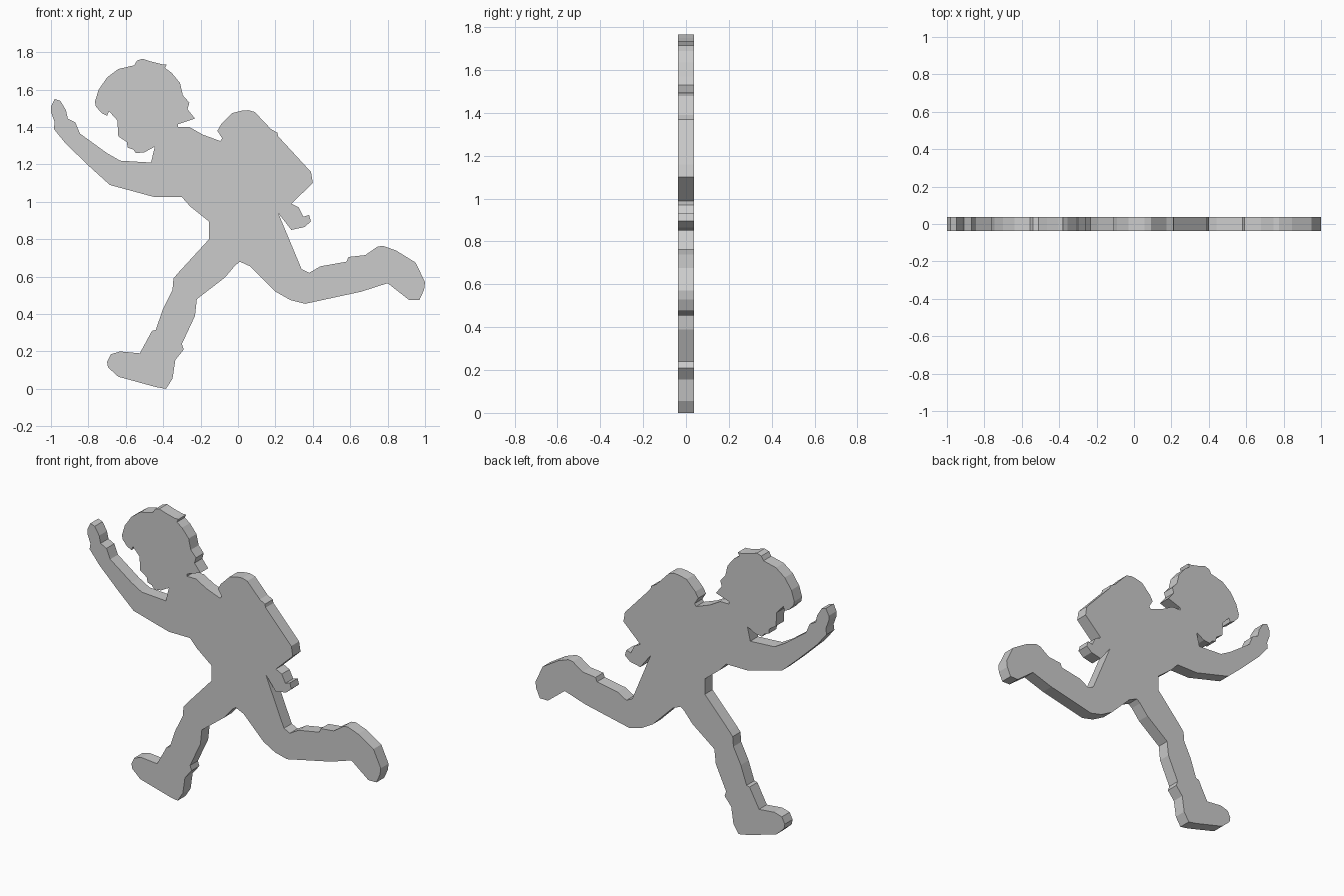
import bpy
from mathutils import Vector
from mathutils.geometry import delaunay_2d_cdt

THICKNESS = 0.076

# Outlines (x, z) of each body part; neighbours overlap and are merged into one plate
head = [(-.465, 1.21), (-.445, 1.295), (-.50, 1.265), (-.545, 1.26), (-.56, 1.28),
        (-.59, 1.29), (-.595, 1.32), (-.64, 1.35), (-.645, 1.435), (-.69, 1.485),
        (-.70, 1.46), (-.73, 1.475), (-.76, 1.51), (-.765, 1.535), (-.745, 1.60),
        (-.70, 1.665), (-.64, 1.71), (-.555, 1.73), (-.54, 1.755), (-.51, 1.765),
        (-.465, 1.75), (-.405, 1.735), (-.38, 1.735), (-.39, 1.715), (-.355, 1.69),
        (-.31, 1.635), (-.295, 1.57), (-.26, 1.53), (-.27, 1.495), (-.23, 1.445),
        (-.32, 1.415), (-.32, 1.40), (-.26, 1.40), (-.30, 1.20)]

arm = [(-.465, 1.21), (-.63, 1.22), (-.70, 1.26), (-.845, 1.365), (-.87, 1.425),
       (-.91, 1.445), (-.92, 1.49), (-.95, 1.54), (-.98, 1.55), (-1, 1.51), (-1, 1.48),
       (-.98, 1.425), (-.985, 1.39), (-.92, 1.31), (-.79, 1.185), (-.685, 1.09),
       (-.445, 1.025), (-.30, 1.025), (-.20, 1.20)]

torso = [(-.26, 1.40), (-.19, 1.36), (-.095, 1.325), (.10, 1.30), (.28, 1.0), (.215, .94),
         (.20, .70), (.065, .655), (.01, .68), (-.155, .80), (-.155, .895),
         (-.255, .975), (-.30, 1.025), (-.465, 1.21)]

backpack = [(-.095, 1.325), (-.085, 1.34), (-.11, 1.38), (-.09, 1.415), (-.03, 1.475),
            (.02, 1.487), (.055, 1.49), (.09, 1.48), (.175, 1.39), (.21, 1.37), (.215, 1.35),
            (.39, 1.16), (.40, 1.10), (.285, .99), (.10, 1.0)]

bedroll = [(.285, .99), (.325, .97), (.35, .92), (.38, .93), (.39, .895), (.355, .865),
           (.285, .85), (.215, .94), (.10, 1.0)]

rear_leg = [(.215, .94), (.34, .64), (.38, .62), (.44, .655), (.58, .68), (.59, .705),
            (.68, .715), (.745, .76), (.775, .765), (.845, .74), (.95, .675), (1, .57),
            (.995, .53), (.97, .475), (.915, .475), (.80, .565), (.66, .52), (.36, .455),
            (.28, .475), (.20, .52), (.065, .655), (.01, .68), (0, .80)]

front_leg = [(-.155, .80), (-.32, .62), (-.345, .59), (-.35, .53), (-.40, .43),
             (-.44, .315), (-.46, .31), (-.525, .19), (-.63, .20), (-.68, .185),
             (-.70, .145), (-.695, .115), (-.64, .065), (-.44, .01), (-.385, 0),
             (-.35, .055), (-.335, .155), (-.29, .21), (-.30, .24), (-.23, .39),
             (-.22, .48), (-.07, .595), (-.015, .66), (.01, .68), (.05, .80)]


def merge_outlines(outlines):
    """2D union of the outlines as a triangulated region."""
    pts, edges = [], []
    for outline in outlines:
        start, n = len(pts), len(outline)
        pts += [Vector(p) for p in outline]
        edges += [(start + i, start + (i + 1) % n) for i in range(n)]
    verts, _, faces, *_ = delaunay_2d_cdt(pts, edges, [], 1, 1e-4)
    return verts, faces


# Flat running figure, thickened evenly to both sides of y = 0
verts, faces = merge_outlines([head, arm, torso, backpack, bedroll, rear_leg, front_leg])
mesh = bpy.data.meshes.new("running_figure")
mesh.from_pydata([(v.x, 0, v.y) for v in verts], [], faces)
figure = bpy.data.objects.new("running_figure", mesh)
bpy.context.collection.objects.link(figure)

plate = figure.modifiers.new("plate_thickness", 'SOLIDIFY')
plate.thickness = THICKNESS
plate.offset = 0
